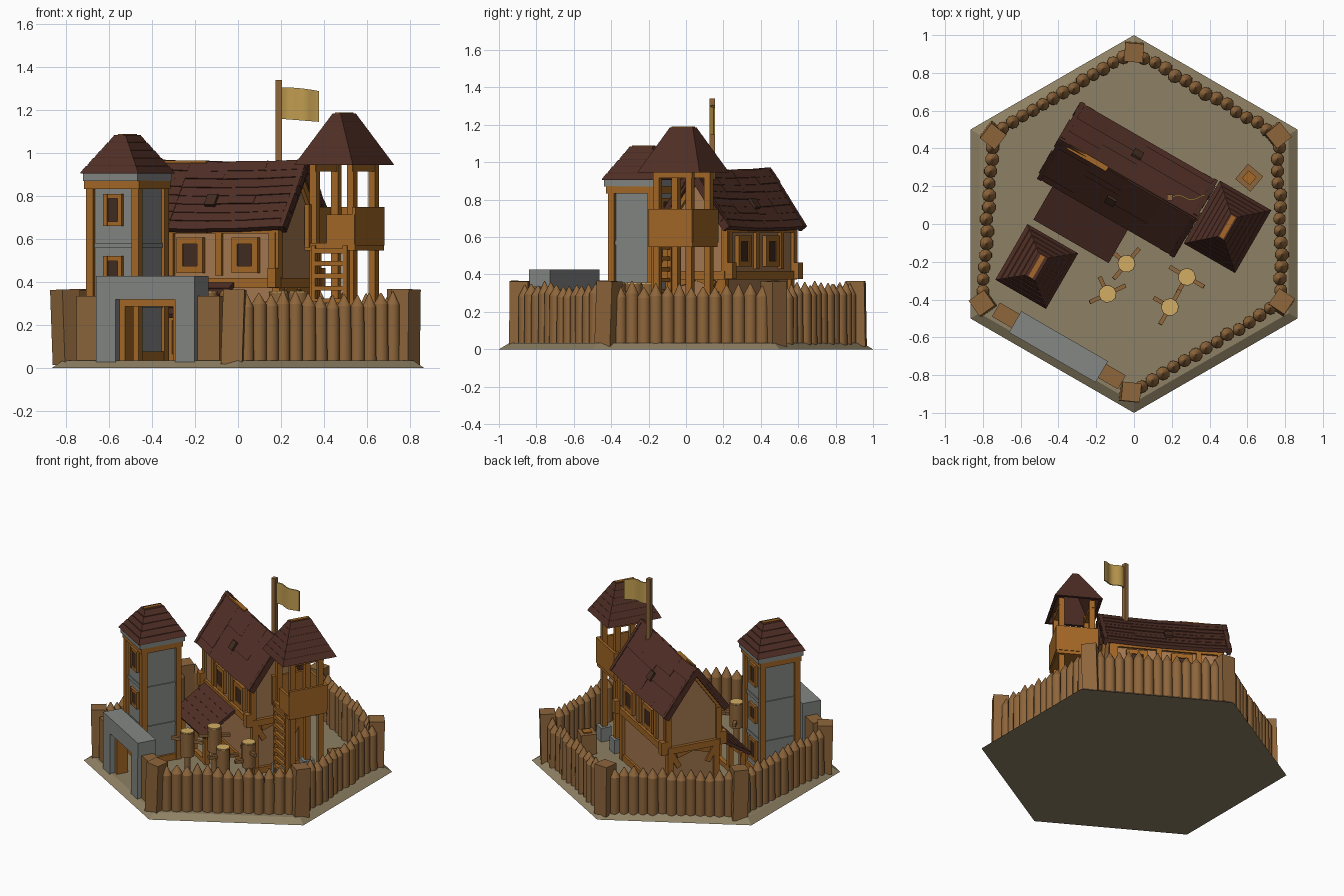
import bpy, bmesh, math, random
from mathutils import Matrix, Vector, Euler

if "Cube" in bpy.data.objects:
    bpy.data.objects.remove(bpy.data.objects["Cube"])
random.seed(4)

def material(name, rgb):
    m = bpy.data.materials.new(name)
    m.diffuse_color = (*rgb, 1)
    m.use_nodes = True
    m.node_tree.nodes["Principled BSDF"].inputs["Base Color"].default_value = m.diffuse_color
    return m
GROUND = material("earth", (0.27, 0.215, 0.125))
LOG = material("log brown", (0.27, 0.132, 0.044))
TIMBER = material("timber orange", (0.37, 0.137, 0.02))
ROOF = material("roof dark red", (0.08, 0.028, 0.019))
STONE = material("stone grey", (0.23, 0.245, 0.23))
PLASTER = material("clay wall", (0.38, 0.19, 0.08))
STRAW = material("straw", (0.65, 0.42, 0.13))
CLOTH = material("flag cloth", (0.53, 0.335, 0.08))
PANE = material("window dark", (0.055, 0.025, 0.015))

def frame(x=0, y=0, deg=-30):
    return Matrix.Translation((x, y, 0)) @ Matrix.Rotation(math.radians(deg), 4, 'Z')
WORLD = frame(0, 0, 0)

def part(name, mat, fr, build, smooth=None):
    """Make one object; build(bm) fills it in the local frame."""
    bm = bmesh.new()
    build(bm)
    bmesh.ops.recalc_face_normals(bm, faces=bm.faces)
    me = bpy.data.meshes.new(name)
    bm.to_mesh(me)
    bm.free()
    me.materials.append(mat)
    if smooth:
        me.shade_smooth()
        me.set_sharp_from_angle(angle=math.radians(smooth))
    ob = bpy.data.objects.new(name, me)
    ob.matrix_world = fr
    bpy.context.collection.objects.link(ob)
    return ob

def box(bm, c, s, rot=(0, 0, 0)):
    bmesh.ops.create_cube(bm, size=1, matrix=Matrix.LocRotScale(Vector(c), Euler(rot), Vector(s)))

def boxes(name, mat, fr, items):
    part(name, mat, fr, lambda bm: [box(bm, *i) for i in items])

def cone(bm, c, r1, r2, z0, z1, n=8):
    m = Matrix.Translation((c[0], c[1], (z0 + z1) / 2))
    bmesh.ops.create_cone(bm, cap_ends=True, segments=n, radius1=r1, radius2=r2, depth=z1 - z0, matrix=m)

def loft(bm, rings):
    """Rectangular rings (half u, half v, z) skinned into one shell."""
    loops = [[bm.verts.new((a * hu, b * hv, z)) for a, b in ((-1, -1), (1, -1), (1, 1), (-1, 1))]
             for hu, hv, z in rings]
    for p, q in zip(loops, loops[1:]):
        for i in range(4):
            bm.faces.new((p[i], p[(i + 1) % 4], q[(i + 1) % 4], q[i]))
    bm.faces.new(loops[0])
    bm.faces.new(loops[-1])

def hip_roof(name, fr, eave, top, n, step):
    """Hipped roof with stepped courses and a hollow underside."""
    rings = [(top[0], top[1], top[2] - 0.04), (eave[0] - 0.02, eave[1] - 0.02, eave[2])]
    for i in range(n):
        lo, hi = ([eave[k] + (top[k] - eave[k]) * t for k in range(3)] for t in (i / n, (i + 1) / n))
        rings += [tuple(lo), (lo[0], lo[1], lo[2] + step), (hi[0] + step, hi[1] + step, hi[2])]
    part(name, ROOF, fr, lambda bm: loft(bm, rings))

def window(name, fr, u, v, z, w, h, side):
    """Timber frame of four bars around a dark pane on a wall facing local -v or +v."""
    b = w * 0.22
    boxes(name + "_frame", TIMBER, fr, [((u + s * (w - b) / 2, v, z), (b, 0.036, h)) for s in (-1, 1)]
          + [((u, v, z + s * (h - b) / 2), (w, 0.034, b)) for s in (-1, 1)])
    boxes(name + "_pane", PANE, fr, [((u, v + side * 0.006, z), (w - 1.9 * b, 0.009, h - 1.9 * b))])

# Hexagonal ground
part("ground_base", GROUND, WORLD, lambda bm: cone(bm, (0, 0), 1.0, 0.945, 0, 0.033, 6))

# Palisade: corner posts and pointed stakes on five sides
corners = [(-0.02, -0.89), (0.78, -0.415), (0.76, 0.47), (0, 0.91), (-0.745, 0.47), (-0.80, -0.42)]
def corner_posts(bm):
    for x, y in corners:
        a = math.atan2(y, x) + random.uniform(-0.15, 0.15)
        box(bm, (x, y, 0.19), (0.10, 0.10, 0.35), (random.uniform(-.04, .04), random.uniform(-.04, .04), a))
part("corner_posts", LOG, WORLD, corner_posts)
def stakes(bm):
    for p, q in zip(corners, corners[1:]):
        p, q = Vector(p), Vector(q)
        out = (p + q).normalized() * 0.008
        for i in range(13):
            c = p.lerp(q, (i + 1.0) / 14) + out * random.uniform(-0.6, 1.2)
            r, h = random.uniform(0.034, 0.039), random.uniform(0.275, 0.3)
            cone(bm, c, r, r * 0.95, 0.02, h, 10)
            cone(bm, c, r * 0.95, 0.003, h, h + random.uniform(0.05, 0.068), 10)
part("palisade_stakes", LOG, WORLD, stakes, 45)

# Stone gate with timber lining and side panels
G = frame(-0.4, -0.65)
boxes("stone_gate", STONE, G, [((s * 0.212, 0, 0.18), (0.105, 0.13, 0.31)) for s in (-1, 1)]
      + [((0, 0, 0.373), (0.53, 0.13, 0.11))])
boxes("gate_lining", TIMBER, G, [((s * 0.145, 0.01, 0.17), (0.03, 0.08, 0.3)) for s in (-1, 1)]
      + [((0, 0.01, 0.303), (0.32, 0.08, 0.035))])
boxes("gate_side_panels", LOG, G, [((s * 0.32, 0.005, 0.18), (0.13, 0.085, 0.31)) for s in (-1, 1)])

# Main hall: clay body with gables, timber frame, windows
H = frame(-0.035, 0.235)
def hall_body(bm):
    prof = [(-0.165, 0.02), (0.165, 0.02), (0.165, 0.39), (0.185, 0.39), (0.185, 0.675), (0, 0.935),
            (-0.185, 0.675), (-0.185, 0.39), (-0.165, 0.39)]
    f = bm.faces.new([bm.verts.new((-0.355, v, z)) for v, z in prof])
    ext = bmesh.ops.extrude_face_region(bm, geom=[f])["geom"]
    bmesh.ops.translate(bm, verts=[e for e in ext if isinstance(e, bmesh.types.BMVert)], vec=(0.71, 0, 0))
part("hall_walls", PLASTER, H, hall_body)
timbers = []
for s in (-1, 1):
    timbers += [((0, s * 0.183, 0.395), (0.73, 0.04, 0.045)), ((0, s * 0.18, 0.645), (0.74, 0.04, 0.04)),
                ((0, s * 0.165, 0.05), (0.73, 0.03, 0.05)), ((s * 0.36, 0, 0.05), (0.03, 0.35, 0.05)),
                ((s * 0.36, 0, 0.395), (0.035, 0.37, 0.045))]
    timbers += [((u, s * 0.185, 0.53), (0.035, 0.035, 0.2)) for u in (-0.35, -0.21, 0.05, 0.34)]
    for t in (-1, 1):
        timbers += [((s * 0.35, t * 0.165, 0.21), (0.04, 0.04, 0.38)), ((s * 0.355, t * 0.18, 0.53), (0.04, 0.04, 0.22)),
                    ((s * 0.355, t * 0.21, 0.42), (0.045, 0.045, 0.09)),
                    ((s * 0.358, t * 0.13, 0.32), (0.022, 0.035, 0.12), (-t * 0.5, 0, 0)),
                    ((s * 0.358, t * 0.065, 0.365), (0.022, 0.11, 0.035), (-t * 0.3, 0, 0)),
                    ((s * 0.36, t * 0.09, 0.79), (0.03, 0.30, 0.04), (-t * 0.95, 0, 0))]
boxes("hall_timbers", TIMBER, H, timbers)
for s in (-1, 1):
    for i, u in enumerate((-0.1, 0.195)):
        window(f"hall_window_{s}_{i}", H, u, s * 0.19, 0.525, 0.14, 0.165, s)

# Hall roof: overlapping plank courses, sagging a little mid-span
def hall_roof(bm):
    a, n = math.atan2(0.308, 0.216), 8
    for s in (-1, 1):
        for i in range(n):
            t = (i + 0.5) / n
            for k in range(4):
                j = random.uniform(-0.003, 0.003)
                end = random.uniform(0, 0.012) if k in (0, 3) else 0
                u = -0.3105 + k * 0.207 + (end / 2 if k == 3 else -end / 2 if k == 0 else 0)
                box(bm, (u, s * 0.216 * t, 0.962 - 0.308 * t + j), (0.207 + end, 0.057, 0.026),
                    (-s * (a - 0.08), 0, 0))
    for v in bm.verts:
        v.co.z -= 0.012 * (1 - (v.co.x / 0.42) ** 2)
part("hall_roof_planks", ROOF, H, hall_roof)
boxes("hall_barge_boards", ROOF, H, [((s * 0.405, t * 0.11, 0.795), (0.025, 0.37, 0.045), (-t * 0.95, 0, 0))
                                     for s in (-1, 1) for t in (-1, 1)])
boxes("ridge_board", TIMBER, H, [((-0.24, -0.005, 0.96), (0.24, 0.03, 0.01))])
boxes("roof_hatches", PANE, H, [((-0.02, -0.137, 0.777), (0.055, 0.06, 0.03), (0.95, 0, 0)),
                                ((-0.02, 0.137, 0.777), (0.055, 0.06, 0.03), (-0.95, 0, 0))])

# Lean-to porch in front of the hall
boxes("porch_roof", ROOF, H, [((-0.095, -0.2 - 0.045 * (i + 0.5), 0.375 - 0.03 * i), (0.46, 0.056, 0.022),
                               (0.52, 0, 0)) for i in range(5)])
boxes("porch_posts", TIMBER, H, [((u, -0.385, 0.13), (0.035, 0.035, 0.22)) for u in (-0.28, -0.1, 0.09)]
      + [((-0.095, -0.385, 0.235), (0.42, 0.03, 0.03)), ((-0.095, -0.385, 0.045), (0.4, 0.03, 0.04))])

# Stone tower with timber corners and windows
T = frame(-0.515, -0.225)
boxes("tower_stone", STONE, T, [((0, 0, 0.45), (0.245, 0.245, 0.86)), ((0, 0, 0.57), (0.258, 0.258, 0.025)),
                                ((0, 0, 0.29), (0.258, 0.258, 0.025)), ((0, 0, 0.895), (0.295, 0.32, 0.05))])
boxes("tower_timbers", TIMBER, T, [((a * 0.122, b * 0.122, 0.45), (0.038, 0.038, 0.85)) for a in (-1, 1) for b in (-1, 1)]
      + [((0, 0, 0.853), (0.295, 0.295, 0.04)), ((0, 0, 0.05), (0.275, 0.275, 0.05))])
for s in (-1, 1):
    for z, h in ((0.735, 0.15), (0.46, 0.12), (0.2, 0.15)):
        window(f"tower_window_{s}_{z}", T, 0, s * 0.122, z, 0.1, h, s)
hip_roof("tower_roof", T, (0.155, 0.17, 0.905), (0.025, 0.065, 1.085), 5, 0.005)
boxes("tower_ridge", TIMBER, T, [((0, 0, 1.085), (0.025, 0.13, 0.01))])

# Timber lookout with parapet and ladder
L = frame(0.495, -0.015)
quad = [(a * 0.1, b * 0.1) for a in (-1, 1) for b in (-1, 1)]
boxes("lookout_posts", TIMBER, L, [((u, v, 0.5), (0.036, 0.036, 0.94)) for u, v in quad])
boxes("lookout_footings", STONE, L, [((u, v, 0.075), (0.075, 0.075, 0.11)) for u, v in quad])
boxes("lookout_platform", TIMBER, L, [((0, 0, 0.565), (0.27, 0.27, 0.035))]
      + [((s * 0.13, 0, 0.66), (0.018, 0.27, 0.18)) for s in (-1, 1)]
      + [((0, 0.13, 0.66), (0.27, 0.018, 0.18)), ((0.06, -0.13, 0.645), (0.15, 0.018, 0.14)),
         ((-0.12, -0.13, 0.66), (0.025, 0.025, 0.2))]
      + [((s * 0.1, 0, 0.93), (0.03, 0.24, 0.03)) for s in (-1, 1)])
boxes("lookout_ladder", TIMBER, L, [((s * 0.085, -0.13, 0.3), (0.022, 0.025, 0.54)) for s in (-1, 1)]
      + [((0, -0.135, 0.08 + 0.058 * i), (0.19, 0.02, 0.022)) for i in range(9)])
hip_roof("lookout_roof", L, (0.157, 0.192, 0.945), (0.02, 0.07, 1.185), 6, 0.0015)
boxes("lookout_ridge", TIMBER, L, [((0, 0, 1.186), (0.025, 0.13, 0.008))])

# Flag on the hall ridge
boxes("flag_pole", LOG, WORLD, [((0.19, 0.14, 1.1), (0.03, 0.03, 0.48))])
def flag(bm):
    rows = []
    for i in range(9):
        t = i / 8
        x, y = 0.2 + 0.178 * t, 0.14 + 0.012 * math.sin(t * 8)
        top, low = 1.307 - 0.018 * t * t, 1.16 - 0.014 * t
        rows.append([bm.verts.new((x, y + d, z)) for d, z in ((-.004, low), (.004, low), (.004, top), (-.004, top))])
    for p, q in zip(rows, rows[1:]):
        for k in range(4):
            bm.faces.new((p[k], p[(k + 1) % 4], q[(k + 1) % 4], q[k]))
    bm.faces.new(rows[0])
    bm.faces.new(rows[-1])
part("flag", CLOTH, WORLD, flag, 50)

# Practice posts: log body, straw top, crossed arms
def dummy_body(bm):
    cone(bm, (0, 0), 0.02, 0.02, 0.02, 0.19)
    cone(bm, (0, 0), 0.045, 0.047, 0.18, 0.35, 10)
for i, (x, y, deg) in enumerate([(-0.04, -0.21, 50), (0.28, -0.28, 150), (-0.14, -0.37, 25), (0.19, -0.44, 60)]):
    D = frame(x, y, deg)
    part(f"practice_post_{i}", LOG, D, dummy_body, 50)
    part(f"practice_top_{i}", STRAW, D, lambda bm: cone(bm, (0, 0), 0.044, 0.044, 0.349, 0.357, 10))
    boxes(f"practice_arms_{i}", LOG, D, [((0, 0, 0.29), (0.21, 0.022, 0.022), (0, 0.1, 0)),
                                         ((0, 0.045, 0.23), (0.022, 0.11, 0.022))])

# Supply crate by the wall
C = frame(0.61, 0.245, -40)
boxes("crate", LOG, C, [((0, 0, 0.1), (0.105, 0.105, 0.15))])
boxes("crate_lid", TIMBER, C, [((0, 0, 0.178), (0.055, 0.055, 0.012))])
